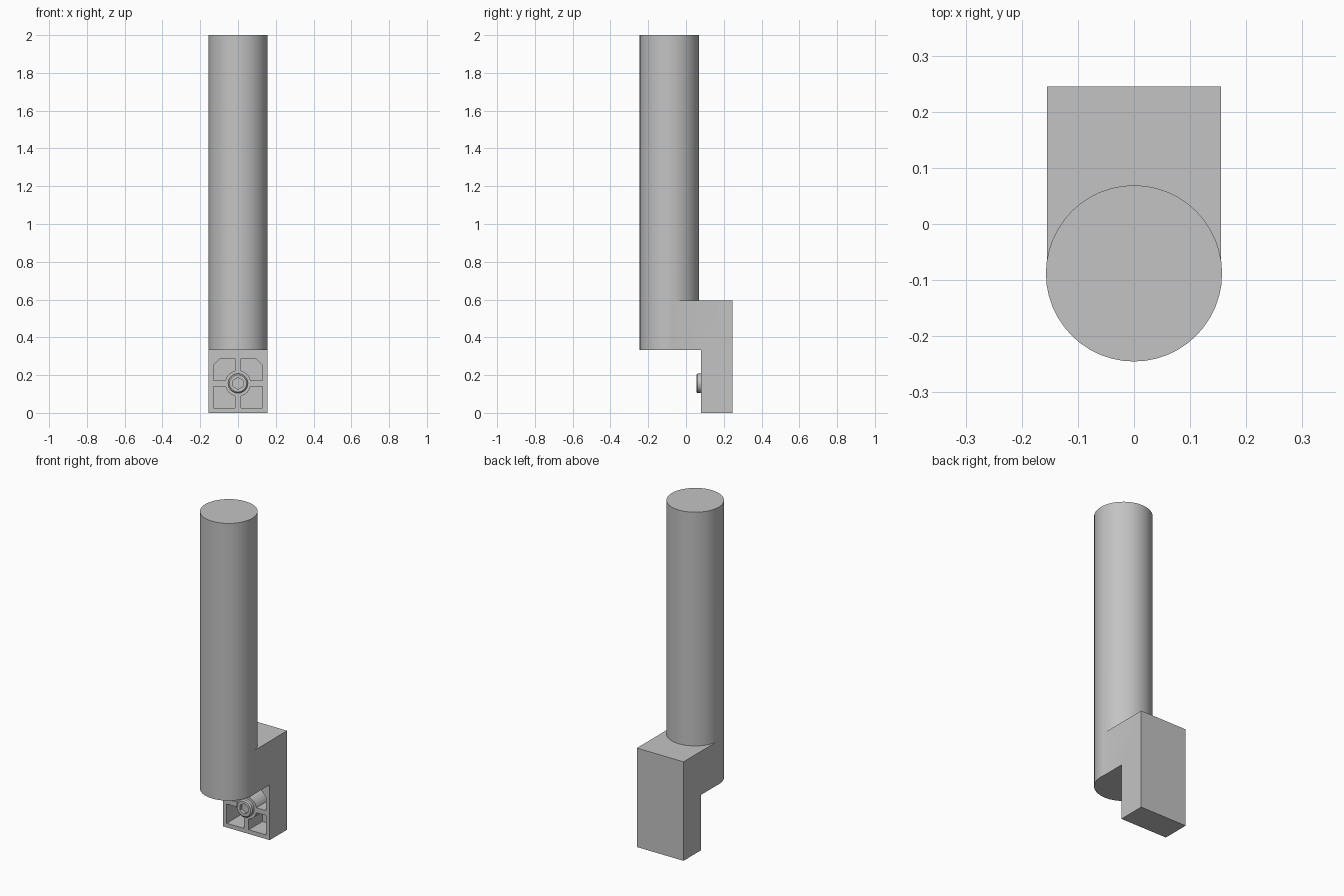
import bpy, bmesh, math
from mathutils import Matrix

cube = bpy.data.objects.get("Cube")
if cube:
    bpy.data.objects.remove(cube, do_unlink=True)

grey = bpy.data.materials.new("plain_grey")
grey.use_nodes = True
grey.diffuse_color = (0.55, 0.55, 0.55, 1)
grey.node_tree.nodes["Principled BSDF"].inputs["Base Color"].default_value = grey.diffuse_color

R = 0.157            # tube radius
TUBE_Y = -0.088      # tube axis
FACE_Y = 0.08        # front face of the foot
HUB_Z = 0.156        # screw axis height


def finish(name, bm):
    bmesh.ops.recalc_face_normals(bm, faces=bm.faces)
    mesh = bpy.data.meshes.new(name)
    bm.to_mesh(mesh)
    bm.free()
    mesh.materials.append(grey)
    obj = bpy.data.objects.new(name, mesh)
    bpy.context.collection.objects.link(obj)
    return obj


def add_prism(bm, points, offset):
    """Extrude a closed 3D outline along an offset."""
    face = bm.faces.new([bm.verts.new(p) for p in points])
    new = bmesh.ops.extrude_face_region(bm, geom=[face])["geom"]
    verts = [v for v in new if isinstance(v, bmesh.types.BMVert)]
    bmesh.ops.translate(bm, vec=offset, verts=verts)


def cylinder(name, radius, length, sides, matrix):
    bm = bmesh.new()
    bmesh.ops.create_cone(bm, cap_ends=True, segments=sides, radius1=radius,
                          radius2=radius, depth=length, matrix=matrix)
    return finish(name, bm)


def cut(obj, other, operation):
    mod = obj.modifiers.new(operation.lower(), "BOOLEAN")
    mod.object, mod.operation, mod.solver = other, operation, "EXACT"
    bpy.context.view_layer.objects.active = obj
    bpy.ops.object.modifier_apply(modifier=mod.name)
    bpy.data.objects.remove(other, do_unlink=True)


def smooth(obj):
    bpy.ops.object.select_all(action="DESELECT")
    obj.select_set(True)
    bpy.context.view_layer.objects.active = obj
    bpy.ops.object.shade_smooth_by_angle(angle=math.radians(30))


# Bracket: stepped side profile extruded across the width
half = 0.155
profile = [(TUBE_Y, 0.333), (FACE_Y, 0.333), (FACE_Y, 0), (0.245, 0),
           (0.245, 0.595), (TUBE_Y, 0.595)]
bm = bmesh.new()
add_prism(bm, [(-half, y, z) for y, z in profile], (2 * half, 0, 0))
body = finish("tube_and_bracket", bm)

# Tall tube joined to the bracket
tube = cylinder("tube", R, 2 - 0.333, 48, Matrix.Translation((0, TUBE_Y, (2 + 0.333) / 2)))
cut(body, tube, "UNION")

# Four pockets around a round hub, leaving cross ribs; top corners chamfered
rib, outer, hub, chamfer = 0.015, 0.131, 0.068, 0.036
start = math.asin(rib / hub)
bm = bmesh.new()
for sx in (-1, 1):
    for sz in (-1, 1):
        outline = [(outer, rib)]
        if sz > 0:
            outline += [(outer, outer - chamfer), (outer - chamfer, outer)]
        else:
            outline += [(outer, outer)]
        outline += [(rib, outer)]
        for i in range(9):
            a = math.pi / 2 - start - i / 8 * (math.pi / 2 - 2 * start)
            outline.append((hub * math.cos(a), hub * math.sin(a)))
        add_prism(bm, [(sx * x, FACE_Y - 0.02, HUB_Z + sz * z) for x, z in outline],
                  (0, 0.15, 0))
cut(body, finish("pocket_cutter", bm), "DIFFERENCE")
smooth(body)

# Screw head: turned profile with a chamfered rim and hexagonal socket
bm = bmesh.new()
turned = [(0, 0.09), (0.052, 0.09), (0.052, 0.062), (0.045, 0.055), (0, 0.055)]
verts = [bm.verts.new((r, y, HUB_Z)) for r, y in turned]
edges = [bm.edges.new(pair) for pair in zip(verts, verts[1:])]
bmesh.ops.spin(bm, geom=verts + edges, cent=(0, 0, HUB_Z), axis=(0, 1, 0),
               angle=2 * math.pi, steps=32)
bmesh.ops.remove_doubles(bm, verts=bm.verts, dist=0.0001)
screw = finish("screw_head", bm)
turn = Matrix.Translation((0, 0.055, HUB_Z)) @ Matrix.Rotation(math.pi / 2, 4, "X")
cut(screw, cylinder("socket_cutter", 0.031, 0.04, 6, turn), "DIFFERENCE")
smooth(screw)
